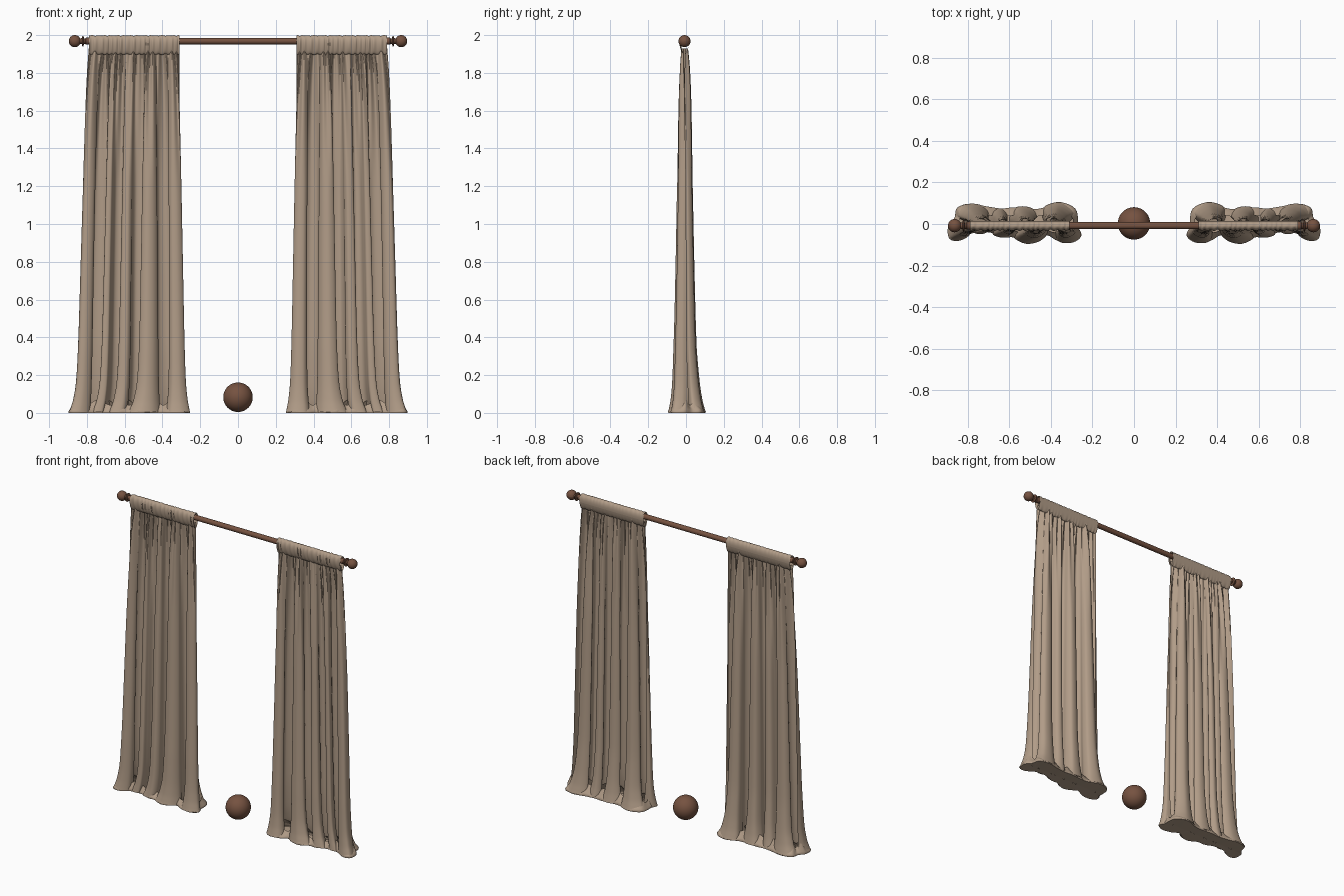
import bpy, math
from mathutils import Vector

cube = bpy.data.objects.get("Cube")
if cube:
    bpy.data.objects.remove(cube, do_unlink=True)


def make_material(name, rgb):
    mat = bpy.data.materials.new(name)
    mat.use_nodes = True
    colour = (*rgb, 1)
    mat.diffuse_color = colour
    bsdf = mat.node_tree.nodes["Principled BSDF"]
    bsdf.inputs["Base Color"].default_value = colour
    bsdf.inputs["Roughness"].default_value = 0.8
    return mat


LINEN = make_material("linen tan", (0.44, 0.333, 0.245))
WOOD = make_material("walnut brown", (0.18, 0.085, 0.052))


def finish(obj, angle=40):
    bpy.ops.object.select_all(action='DESELECT')
    obj.select_set(True)
    bpy.context.view_layer.objects.active = obj
    bpy.ops.object.shade_smooth_by_angle(angle=math.radians(angle))


def grid_object(name, rows, mat, flip=False, angle=60):
    """Skin a list of equally long point rows into a smooth surface."""
    n = len(rows[0])
    faces = []
    for j in range(len(rows) - 1):
        for i in range(n - 1):
            a = j * n + i
            quad = (a, a + 1, a + n + 1, a + n)
            faces.append(quad[::-1] if flip else quad)
    mesh = bpy.data.meshes.new(name)
    mesh.from_pydata([p for row in rows for p in row], [], faces)
    mesh.materials.append(mat)
    obj = bpy.data.objects.new(name, mesh)
    bpy.context.collection.objects.link(obj)
    finish(obj, angle)


def spline(points, u):
    """Catmull-Rom curve through the points, u from 0 to 1."""
    s = min(u, 0.99999) * (len(points) - 1)
    i = int(s)
    t = s - i
    p0, p1, p2, p3 = (Vector(points[min(max(k, 0), len(points) - 1)])
                      for k in range(i - 1, i + 3))
    return 0.5 * (2 * p1 + (p2 - p0) * t + (2 * p0 - 5 * p1 + 4 * p2 - p3) * t * t
                  + (3 * p1 - p0 - 3 * p2 + p3) * t ** 3)


# Looping fold line of the hem on the floor, inner edge to outer edge
HEM = [(.33, -.01), (.27, -.02), (.255, -.06), (.30, -.09), (.36, -.085), (.38, -.04),
       (.31, .01), (.28, .06), (.35, .105), (.43, .085), (.44, .03), (.41, -.03),
       (.45, -.08), (.52, -.095), (.58, -.06), (.54, 0), (.46, .04), (.50, .08),
       (.57, .08), (.60, .03), (.59, -.03), (.62, -.065), (.68, -.05), (.67, 0),
       (.61, .04), (.64, .075), (.69, .06), (.71, 0), (.72, -.045), (.77, -.04),
       (.75, .02), (.70, .06), (.75, .095), (.83, .09), (.86, .04), (.79, 0),
       (.79, -.05), (.84, -.08), (.89, -.07), (.89, -.02), (.86, .02)]

# Closed outline of the cloth resting on the floor
POOL = [(.27, -.02), (.255, -.06), (.30, -.09), (.37, -.08), (.42, -.055), (.47, -.085),
        (.52, -.095), (.58, -.065), (.63, -.065), (.70, -.04), (.78, -.045), (.84, -.08),
        (.89, -.07), (.895, -.01), (.865, .03), (.85, .08), (.78, .098), (.71, .085),
        (.64, .075), (.58, .08), (.52, .075), (.45, .075), (.36, .105), (.28, .07),
        (.27, -.02)]

# Height, spread towards the hem line, fold depth
FALL = [(0.0, 1.0, 1.0), (.03, .88, .92), (.08, .72, .82), (.18, .56, .71),
        (.4, .45, .59), (.8, .36, .49), (1.2, .28, .41), (1.6, .18, .3),
        (1.8, .1, .2), (1.93, .0, .08)]
ROD_Y, ROD_Z = -0.008, 1.968
COLS, LEVELS, PLEATS = 320, 50, 17


def pleat(u):
    """Irregular gathered pleats along the width."""
    return math.sin(2 * math.pi * PLEATS * u + 1.6 * math.sin(17 * u)) * (.75 + .25 * math.sin(41 * u))


def cloth_row(side, z, spread, depth):
    gather = max(0.0, min(1.0, (z - 1.2) / 0.65))
    widen = 1 - z / 1.93
    row = []
    for i in range(COLS + 1):
        u = i / COLS
        hem = spline(HEM, u)
        straight = .31 - .03 * widen + (.48 + .07 * widen) * u
        x = straight * (1 - spread) + hem.x * spread
        y = hem.y * depth + ROD_Y * min(1, z * 3) + .011 * gather * pleat(u)
        row.append((side * x, y, z))
    return row


def make_curtain(side, label):
    # Hanging cloth
    rows = []
    for j in range(LEVELS + 1):
        z, spread, depth = spline(FALL, j / LEVELS)
        rows.append(cloth_row(side, max(z, 0.004), spread, depth))
    grid_object(label + "_curtain", rows, LINEN, flip=side < 0)

    # Hem spread over the floor, closed below and rising into the folds
    rows = []
    steps = 160
    for scale, z in ((0, .002), (.97, .0), (1, .007), (.93, .016), (.75, .03), (.5, .055)):
        row = []
        for i in range(steps + 1):
            p = spline(POOL, i / steps)
            x = .575 + (p.x - .575) * (.85 + .15 * scale)
            ruffle = 1 + .25 * math.sin(2 * math.pi * 13 * i / steps)
            row.append((side * x, p.y * scale, z * ruffle))
        rows.append(row)
    grid_object(label + "_pooled_hem", rows, LINEN, flip=side < 0)

    # Pocket around the rod: smooth behind, gathered in front, pinched below
    rows = []
    ring = 28
    for k in range(ring + 1):
        a = 2 * math.pi * k / ring
        row = []
        for i in range(COLS + 1):
            u = i / COLS
            front = max(0.0, -math.cos(a))
            y = ROD_Y + .022 * math.cos(a) * (1 + .25 * math.sin(a)) + .004 * front * pleat(u)
            z = 1.948 + .05 * math.sin(a) + .002 * math.sin(a) * pleat(u)
            row.append((side * (.31 + .48 * u), y, z))
        rows.append(row)
    grid_object(label + "_rod_pocket", rows, LINEN, flip=side < 0)


def make_finial(side, label):
    # Turned collar, neck and ball, as distance along the rod and radius
    profile = [(.79, .016), (.79, .019), (.805, .019), (.808, .015), (.815, .015),
               (.818, .027), (.824, .027), (.827, .016), (.838, .014)]
    for k in range(2, 13):
        a = math.pi * k / 12
        profile.append((.864 - .032 * math.cos(a), .032 * math.sin(a)))
    ring = 24
    angles = [2 * math.pi * k / ring for k in range(ring + 1)]
    rows = [[(side * x, ROD_Y + r * math.cos(a), ROD_Z + r * math.sin(a)) for a in angles]
            for x, r in profile]
    grid_object(label + "_finial", rows, WOOD, flip=side > 0, angle=40)


for side, label in ((1, "left"), (-1, "right")):
    make_curtain(side, label)
    make_finial(side, label)

# Curtain rod
bpy.ops.mesh.primitive_cylinder_add(vertices=24, radius=.017, depth=1.6,
                                    location=(0, ROD_Y, ROD_Z),
                                    rotation=(0, math.pi / 2, 0))
rod = bpy.context.object
rod.name = "curtain_rod"
rod.data.materials.append(WOOD)
finish(rod)

# Ball on the floor between the curtains
bpy.ops.mesh.primitive_uv_sphere_add(segments=40, ring_count=24, radius=.078,
                                     location=(0, .003, .083))
ball = bpy.context.object
ball.name = "floor_ball"
ball.data.materials.append(WOOD)
finish(ball)
